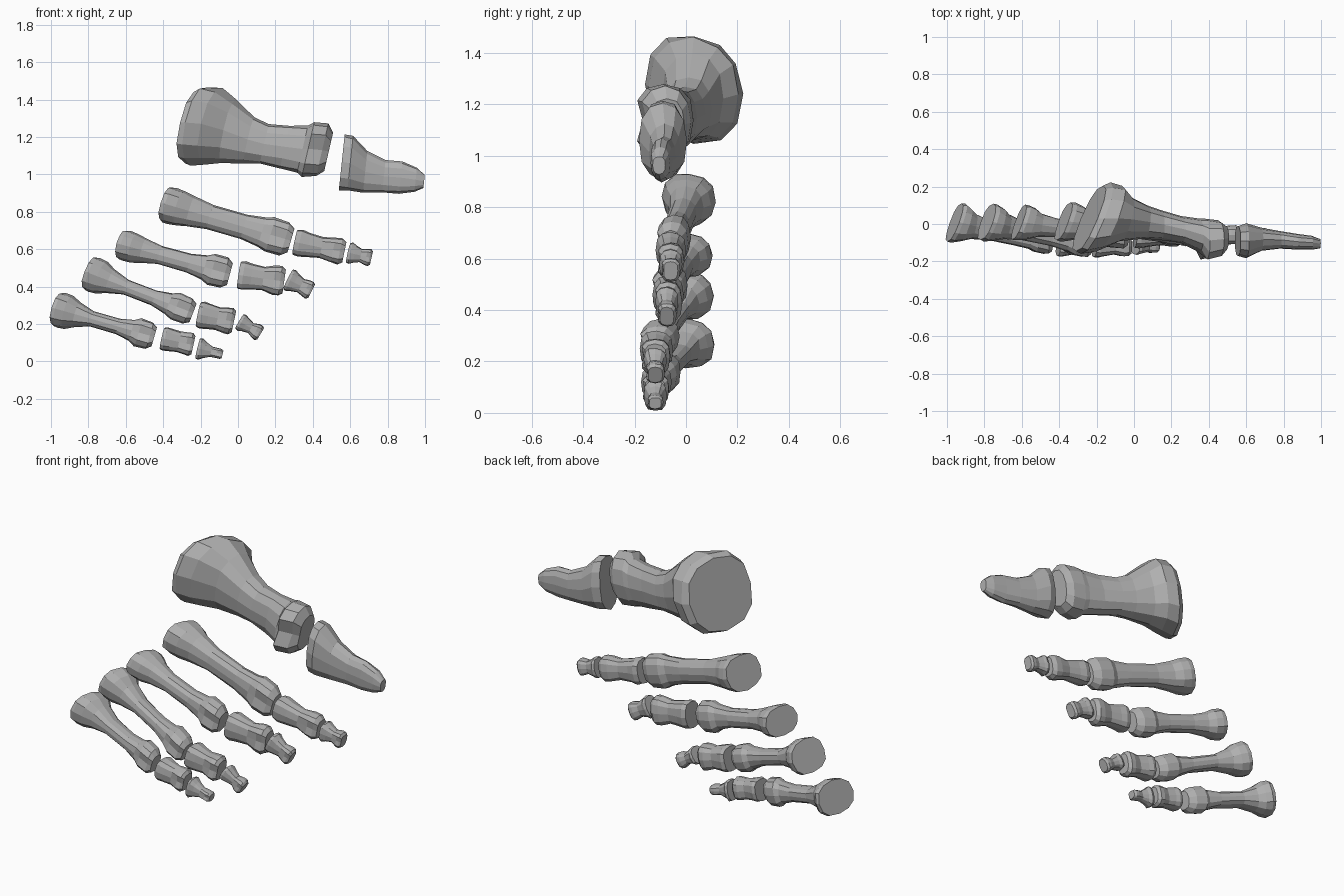
import bpy, bmesh, math, random
from mathutils import Vector

random.seed(4)
SIDES = 12

bone_mat = bpy.data.materials.new("bone_grey")
bone_mat.diffuse_color = (0.43, 0.43, 0.43, 1)


def bone(name, angle, sections, box=0.85):
    """Loft faceted rings. Section: x, y, z, half height, half depth, slant, groove."""
    a = math.radians(angle)
    axis = Vector((math.cos(a), 0, math.sin(a)))
    up = Vector((-math.sin(a), 0, math.cos(a)))
    bm = bmesh.new()
    rings = []
    for x, y, z, h, d, slant, groove in sections:
        side = Vector((0, 1, 0)) + axis * slant
        ring = []
        for i in range(SIDES):
            t = 2 * math.pi * i / SIDES
            c, s = math.cos(t), math.sin(t)
            # slightly boxy ellipse, with an optional hollow on the front (-y) side
            c = math.copysign(abs(c) ** box, c)
            s = math.copysign(abs(s) ** box, s)
            if i == SIDES * 3 // 4:
                s *= 1 - groove
            r = 1 + random.uniform(-0.03, 0.03)
            ring.append(bm.verts.new(Vector((x, y, z)) + up * (c * h * r) + side * (s * d * r)))
        rings.append(ring)
    for p, q in zip(rings, rings[1:]):
        for i in range(SIDES):
            j = (i + 1) % SIDES
            bm.faces.new((p[i], p[j], q[j], q[i]))
    bm.faces.new(rings[0])
    bm.faces.new(rings[-1])
    bmesh.ops.recalc_face_normals(bm, faces=bm.faces[:])
    mesh = bpy.data.meshes.new(name)
    bm.to_mesh(mesh)
    bm.free()
    mesh.materials.append(bone_mat)
    ob = bpy.data.objects.new(name, mesh)
    bpy.context.collection.objects.link(ob)
    return ob


def along(name, start, end, rows, box=0.85):
    """Bone between two points; rows: fraction, half height, half depth, slant, groove."""
    s, e = Vector(start), Vector(end)
    angle = math.degrees(math.atan2(e.z - s.z, e.x - s.x))
    bone(name, angle, [(*s.lerp(e, t), h, d, sl, g) for t, h, d, sl, g in rows], box)


def long_bone(name, start, end, hb, hs, hh, db=0.1, dh=0.07):
    """Slanted disc base, slim shaft, grooved knuckle head."""
    along(name, start, end, [
        (-0.02, hb * .97, db * .98, .38, 0),
        (0.02, hb, db, .38, 0),
        (0.10, hb * .95, db * .88, .33, 0),
        (0.19, (hb + hs) / 2, db * .66, .2, 0),
        (0.36, hs, db * .52, .1, 0),
        (0.66, hs * 1.02, db * .48, 0, 0),
        (0.82, (hs + hh) / 2, dh * .75, 0, 0),
        (0.89, hh, dh, -.1, .25),
        (1.02, hh * .97, dh * .97, -.1, .25),
        (1.08, hh * .7, dh * .65, 0, .1)])


def short_bone(name, start, end, h0, hw, h1, d0, d1):
    """Waisted, boxy toe bone."""
    dw = min(d0, d1) * .8
    along(name, start, end, [
        (-0.06, h0 * .93, d0 * .93, .1, 0),
        (0.06, h0, d0, .1, 0),
        (0.25, (h0 + hw) / 2, (d0 + dw) / 2, 0, 0),
        (0.55, hw, dw, 0, 0),
        (0.82, h1 * .97, d1, 0, .2),
        (0.98, h1, d1, 0, .25),
        (1.08, h1 * .8, d1 * .75, 0, .1)], .75)


# Big toe: heavy long bone and its pointed end bone
bone("big_toe_long_bone", -13, [
    (-0.238, .03, 1.26, .20, .178, .42, 0),
    (-0.205, .03, 1.26, .215, .188, .42, 0),
    (-0.13, .03, 1.255, .208, .172, .40, 0),
    (-0.05, .025, 1.23, .172, .118, .25, 0),
    (0.06, .01, 1.185, .127, .09, .1, 0),
    (0.14, -.005, 1.163, .11, .08, 0, 0),
    (0.25, -.03, 1.148, .117, .072, 0, 0),
    (0.345, -.06, 1.136, .13, .088, 0, 0),
    (0.375, -.088, 1.137, .15, .118, 0, .3),
    (0.45, -.08, 1.13, .145, .10, 0, .3),
    (0.485, -.075, 1.122, .105, .07, 0, .15)])
bone("big_toe_end_bone", -6, [
    (0.555, -.09, 1.067, .15, .08, 0, 0),
    (0.60, -.09, 1.06, .147, .092, 0, 0),
    (0.68, -.083, 1.015, .11, .062, 0, 0),
    (0.78, -.085, .99, .085, .048, 0, 0),
    (0.87, -.095, .983, .085, .042, 0, 0),
    (0.95, -.10, .972, .064, .038, 0, 0),
    (0.995, -.105, .963, .035, .025, 0, 0)])

# Four smaller toes: long, middle and end bone of each
long_bone("second_long_bone", (-.365, .012, .835), (.235, -.055, .66), .10, .066, .095, .103, .066)
long_bone("third_long_bone", (-.605, .008, .62), (-.085, -.07, .478), .083, .05, .085, .094, .068)
long_bone("fourth_long_bone", (-.777, .008, .465), (-.28, -.11, .275), .095, .042, .075, .098, .074)
long_bone("fifth_long_bone", (-.95, .007, .275), (-.485, -.10, .142), .097, .042, .076, .104, .068)

short_bone("second_middle_bone", (.32, -.06, .635), (.55, -.06, .587), .073, .056, .07, .059, .053)
short_bone("third_middle_bone", (.02, -.07, .46), (.23, -.07, .43), .077, .062, .08, .06, .054)
short_bone("fourth_middle_bone", (-.20, -.115, .25), (-.035, -.12, .215), .073, .062, .072, .066, .058)
short_bone("fifth_middle_bone", (-.395, -.115, .122), (-.25, -.12, .09), .064, .056, .062, .06, .054)

short_bone("second_end_bone", (.597, -.06, .58), (.705, -.06, .555), .058, .036, .046, .045, .038)
short_bone("third_end_bone", (.275, -.075, .435), (.385, -.075, .38), .062, .04, .05, .045, .038)
short_bone("fourth_end_bone", (.015, -.12, .21), (.113, -.12, .152), .048, .03, .044, .045, .038)
short_bone("fifth_end_bone", (-.207, -.12, .068), (-.092, -.12, .04), .06, .028, .028, .045, .032)
